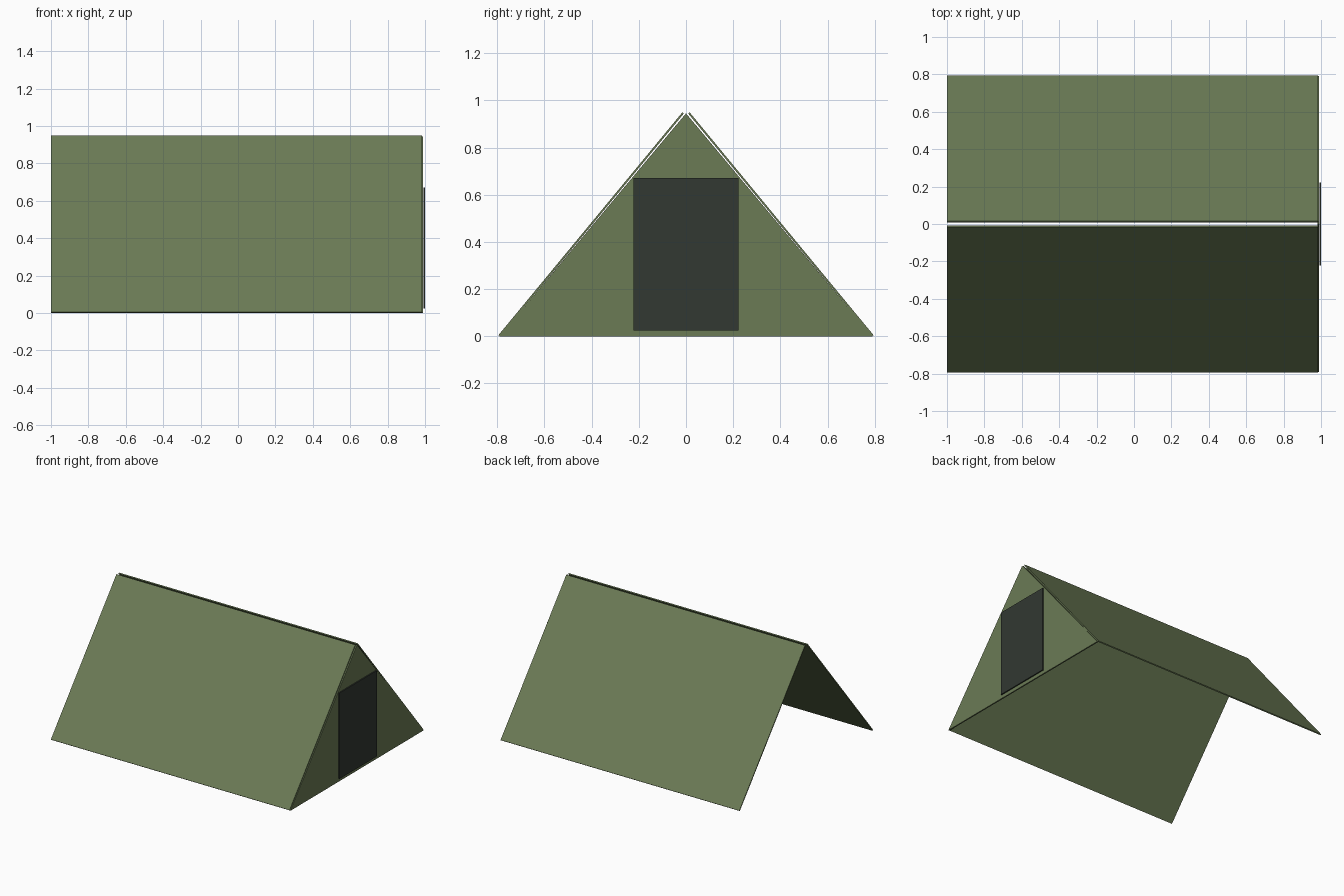
import bpy
import bmesh
from mathutils import Vector

cube = bpy.data.objects.get("Cube")
if cube:
    bpy.data.objects.remove(cube, do_unlink=True)


def make_material(name, color):
    mat = bpy.data.materials.new(name)
    mat.use_nodes = True
    mat.diffuse_color = color
    mat.node_tree.nodes["Principled BSDF"].inputs["Base Color"].default_value = color
    return mat


def extrude_profile(name, profile, x_start, x_end, mat):
    """Extrude a closed (y, z) outline along x into a solid slab."""
    bm = bmesh.new()
    face = bm.faces.new([bm.verts.new((x_start, y, z)) for y, z in profile])
    result = bmesh.ops.extrude_face_region(bm, geom=[face])
    moved = [v for v in result["geom"] if isinstance(v, bmesh.types.BMVert)]
    bmesh.ops.translate(bm, verts=moved, vec=(x_end - x_start, 0, 0))
    bmesh.ops.recalc_face_normals(bm, faces=bm.faces)
    mesh = bpy.data.meshes.new(name)
    bm.to_mesh(mesh)
    bm.free()
    mesh.materials.append(mat)
    obj = bpy.data.objects.new(name, mesh)
    bpy.context.collection.objects.link(obj)
    return obj


canvas = make_material("olive canvas", (0.147, 0.198, 0.091, 1))
dark_flap = make_material("dark door cloth", (0.032, 0.04, 0.032, 1))

# Sloping roof sheets with a narrow open slot along the ridge
eave = Vector((0.795, 0.005))
ridge = Vector((0.015, 0.95))
slope = (ridge - eave).normalized()
inward = Vector((-slope.y, slope.x)) * 0.008
outline = [eave, ridge, ridge + inward, eave + inward]
for side, label in ((-1, "front"), (1, "back")):
    extrude_profile(label + "_roof_panel", [(side * p.x, p.y) for p in outline],
                    -1.0, 0.985, canvas)

# Closed triangular end; the opposite end stays open
extrude_profile("end_wall", [(-0.79, 0), (0.79, 0), (0, 0.945)], 0.98, 0.99, canvas)

# Door sheet on the outside of the end wall
extrude_profile("door_flap",
                [(-0.222, 0.025), (0.222, 0.025), (0.222, 0.67), (-0.222, 0.67)],
                0.991, 1.0, dark_flap)
